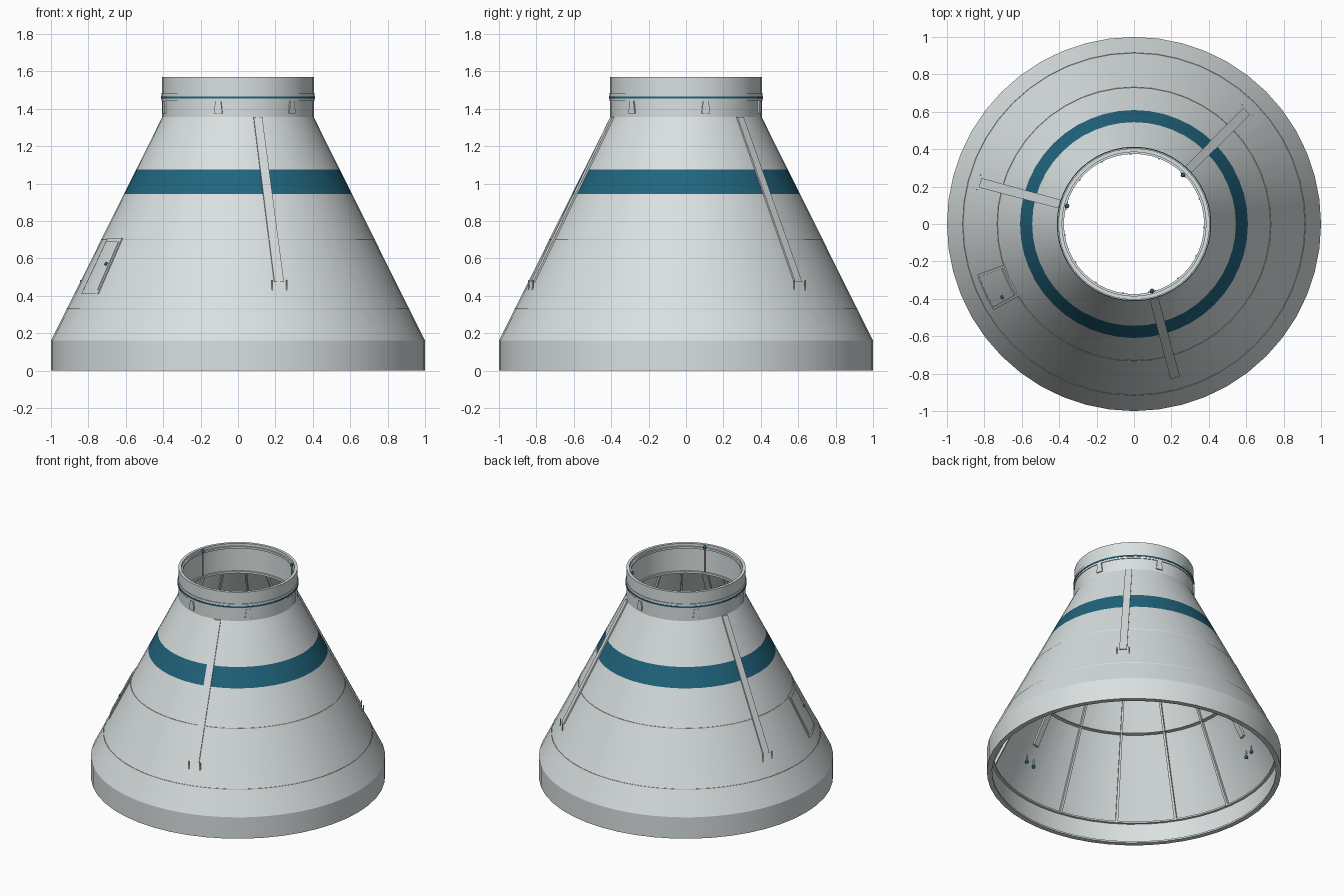
import bpy
import bmesh
from math import sin, cos, radians, tau

if "Cube" in bpy.data.objects:
    bpy.data.objects.remove(bpy.data.objects["Cube"])


def material(name, rgb):
    mat = bpy.data.materials.new(name)
    mat.use_nodes = True
    colour = (*rgb, 1.0)
    mat.diffuse_color = colour
    bsdf = mat.node_tree.nodes["Principled BSDF"]
    bsdf.inputs["Base Color"].default_value = colour
    bsdf.inputs["Roughness"].default_value = 0.6
    return mat


GREY = material("pale_grey", (0.70, 0.75, 0.75))
BLUE = material("deep_blue", (0.015, 0.13, 0.21))

# Main dimensions
BASE_R, NECK_R = 1.0, 0.405
CONE_Z0, CONE_Z1, TOP = 0.16, 1.355, 1.57
BAND = (0.945, 1.075)
SEGS = 48
DUCT_ANGLES = (45, 165, 285)


def skin(z):
    """Outer radius of the shell at a height."""
    t = min(max((z - CONE_Z0) / (CONE_Z1 - CONE_Z0), 0), 1)
    return BASE_R + (NECK_R - BASE_R) * t


def finish(name, bm, mats):
    bmesh.ops.recalc_face_normals(bm, faces=bm.faces)
    mesh = bpy.data.meshes.new(name)
    bm.to_mesh(mesh)
    bm.free()
    for mat in mats:
        mesh.materials.append(mat)
    obj = bpy.data.objects.new(name, mesh)
    bpy.context.collection.objects.link(obj)
    bpy.ops.object.select_all(action="DESELECT")
    obj.select_set(True)
    bpy.context.view_layer.objects.active = obj
    bpy.ops.object.shade_smooth_by_angle(angle=radians(15))
    return obj


def lathe(name, profile, mats, blue_spans=()):
    """Spin a closed (radius, height) profile about the z axis."""
    bm = bmesh.new()
    rings = []
    for i in range(SEGS):
        a = tau * i / SEGS
        rings.append([bm.verts.new((r * cos(a), r * sin(a), z)) for r, z in profile])
    n = len(profile)
    for i in range(SEGS):
        a, b = rings[i], rings[(i + 1) % SEGS]
        for j in range(n):
            k = (j + 1) % n
            face = bm.faces.new((a[j], b[j], b[k], a[k]))
            face.material_index = 1 if j in blue_spans else 0
    return finish(name, bm, mats)


def hoop(name, r_in, r_out, z0, z1, mat=GREY):
    return lathe(name, [(r_out, z0), (r_out, z1), (r_in, z1), (r_in, z0)], [mat])


def panel(name, angle, z0, z1, w0, w1, inner, outer, cols=1, mat=GREY):
    """Curved slab following the shell; inner/outer are offsets from its surface."""
    bm = bmesh.new()
    loops = []
    for i in range(cols + 1):
        loop = []
        for z, w, off in ((z0, w0, inner), (z0, w0, outer), (z1, w1, outer), (z1, w1, inner)):
            a = radians(angle) + (i / cols - 0.5) * w / skin(z)
            r = skin(z) + off
            loop.append(bm.verts.new((r * cos(a), r * sin(a), z)))
        loops.append(loop)
    for a, b in zip(loops, loops[1:]):
        for j in range(4):
            k = (j + 1) % 4
            bm.faces.new((a[j], a[k], b[k], b[j]))
    bm.faces.new(loops[0])
    bm.faces.new(loops[-1])
    return finish(name, bm, [mat])


def point(angle, r, z, side=0.0):
    a = radians(angle)
    return (r * cos(a) - side * sin(a), r * sin(a) + side * cos(a), z)


def ball(name, loc, radius):
    bm = bmesh.new()
    bmesh.ops.create_uvsphere(bm, u_segments=12, v_segments=8, radius=radius)
    bmesh.ops.translate(bm, verts=bm.verts, vec=loc)
    return finish(name, bm, [BLUE])


def rod(name, angle, r, side, z0, z1, radius):
    bm = bmesh.new()
    bmesh.ops.create_cone(bm, cap_ends=True, segments=10, radius1=radius,
                          radius2=radius, depth=z1 - z0)
    bmesh.ops.translate(bm, verts=bm.verts, vec=point(angle, r, (z0 + z1) / 2, side))
    return finish(name, bm, [GREY])


# Hollow shell: base skirt, cone with painted band, neck
wall = 0.02
lathe("shell", [
    (BASE_R, 0), (BASE_R, CONE_Z0),
    (skin(BAND[0]), BAND[0]), (skin(BAND[1]), BAND[1]),
    (NECK_R, CONE_Z1), (NECK_R, TOP),
    (NECK_R - wall, TOP), (NECK_R - wall, CONE_Z1),
    (BASE_R - wall, CONE_Z0), (BASE_R - wall, 0),
], [GREY, BLUE], blue_spans=(2,))

# Hoop frames
hoop("base_flange", 0.965, 0.99, 0.0, 0.012)
hoop("skirt_frame", 0.962, 0.99, 0.154, 0.166)
hoop("lower_frame", skin(0.33) - 0.015, skin(0.33) + 0.001, 0.327, 0.333)
hoop("middle_frame", skin(0.7) - 0.045, skin(0.7) + 0.001, 0.697, 0.703)
hoop("neck_lower_frame", 0.375, 0.395, 1.35, 1.365)
hoop("neck_upper_frame", 0.375, 0.395, 1.535, 1.55)

# Raised neck ring with a blue seal
hoop("neck_ring", 0.395, 0.41, 1.442, 1.484)
hoop("neck_seal", 0.4, 0.413, 1.456, 1.466, BLUE)

# Tapered lugs below the neck ring
for i in range(6):
    panel(f"neck_lug_{i + 1}", 15 + 60 * i, 1.375, 1.442, 0.046, 0.03, -0.01, 0.008)

# Inner stringers, left out where the ducts run
for i in range(15):
    angle = 45 + 24 * i
    if i % 5:
        panel(f"stringer_{i + 1}", angle, CONE_Z0, CONE_Z1 - 0.01, 0.018, 0.012, -0.04, -0.012)

# Cable ducts with foot pins and neck connectors
for n, angle in enumerate(DUCT_ANGLES, 1):
    panel(f"cable_duct_{n}", angle, 0.475, CONE_Z1, 0.052, 0.046, -0.035, 0.009)
    for label, side in (("a", -0.04), ("b", 0.04)):
        rod(f"foot_pin_{n}{label}", angle, 0.86, side, 0.345, 0.485, 0.004)
        ball(f"foot_pin_tip_{n}{label}", point(angle, 0.86, 0.345, side), 0.013)
    rod(f"neck_rod_{n}", angle, 0.37, 0, 1.37, 1.56, 0.005)
    ball(f"neck_rod_tip_{n}", point(angle, 0.37, 1.557), 0.012)

# Access hatch: frame, door and knob
panel("hatch_frame", 204.7, 0.41, 0.71, 0.208, 0.186, -0.01, 0.005, cols=6)
panel("hatch_door", 204.7, 0.43, 0.69, 0.178, 0.158, -0.01, 0.009, cols=6)
ball("hatch_knob", point(209, skin(0.57) + 0.009, 0.57), 0.01)
